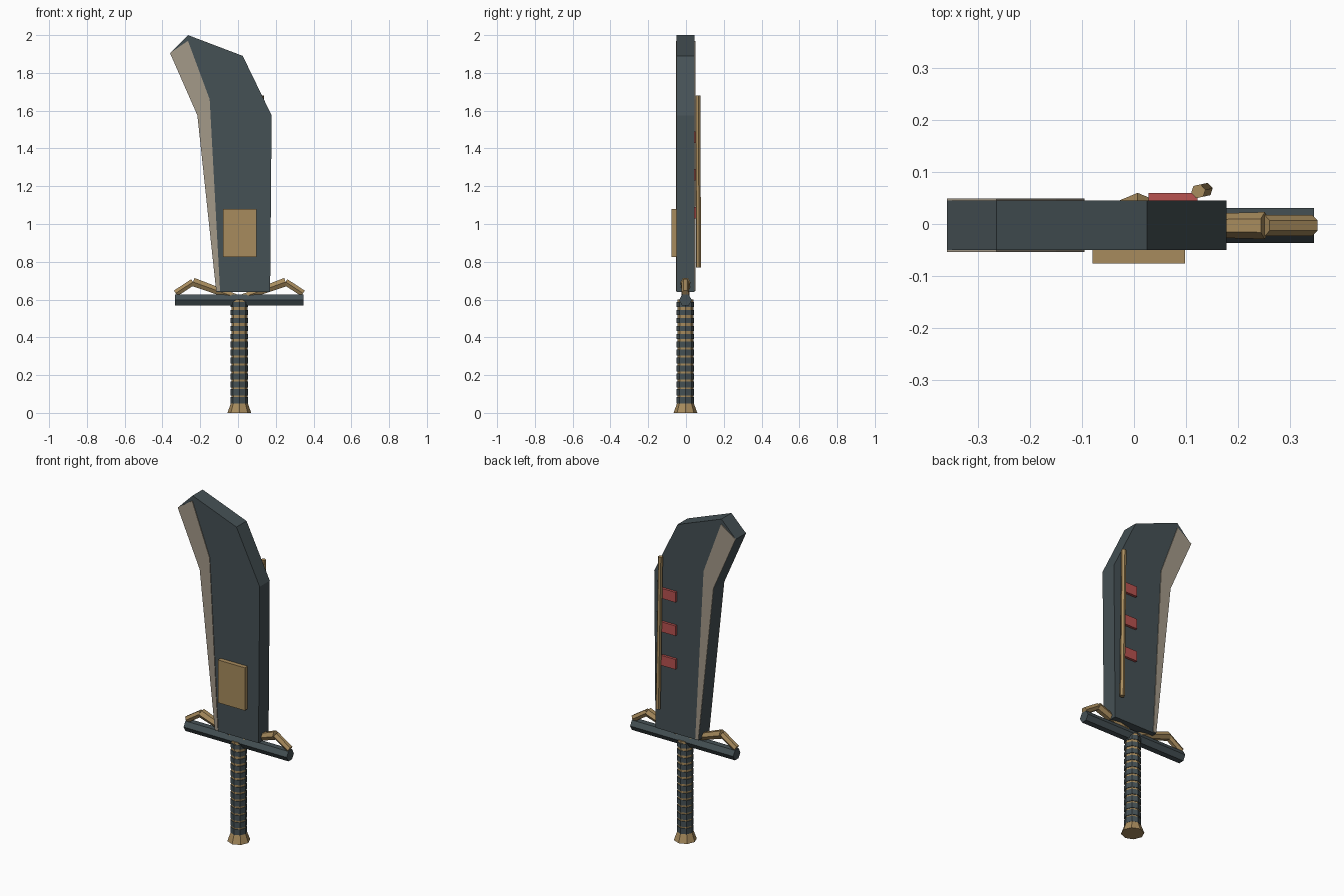
import bpy, bmesh, math
from mathutils import Vector, Matrix

if "Cube" in bpy.data.objects:
    bpy.data.objects.remove(bpy.data.objects["Cube"])

CX, CY = 0.007, -0.003  # handle axis


def material(name, rgb):
    m = bpy.data.materials.new(name)
    m.use_nodes = True
    m.diffuse_color = (*rgb, 1)
    m.node_tree.nodes["Principled BSDF"].inputs["Base Color"].default_value = (*rgb, 1)
    return m


STEEL = material("dark steel", (0.06, 0.082, 0.09))
GOLD = material("dull gold", (0.39, 0.26, 0.11))
EDGE = material("pale edge", (0.37, 0.32, 0.25))
RED = material("red", (0.48, 0.085, 0.08))


def finish(bm, name, mat):
    bmesh.ops.recalc_face_normals(bm, faces=bm.faces)
    mesh = bpy.data.meshes.new(name)
    bm.to_mesh(mesh)
    bm.free()
    mesh.materials.append(mat)
    ob = bpy.data.objects.new(name, mesh)
    bpy.context.scene.collection.objects.link(ob)
    return ob


def slab(name, outline, y0, y1, mat):
    """Extrude an x-z outline from y0 to y1."""
    bm = bmesh.new()
    face = bm.faces.new([bm.verts.new((x, y0, z)) for x, z in outline])
    ext = bmesh.ops.extrude_face_region(bm, geom=[face])
    verts = [v for v in ext["geom"] if isinstance(v, bmesh.types.BMVert)]
    bmesh.ops.translate(bm, verts=verts, vec=(0, y1 - y0, 0))
    return finish(bm, name, mat)


def box(name, x0, x1, y0, y1, z0, z1, mat):
    return slab(name, [(x0, z0), (x1, z0), (x1, z1), (x0, z1)], y0, y1, mat)


def rod(name, a, b, r0, r1, sides, mat, turn=0):
    """Faceted rod or cone from a to b."""
    a, b = Vector(a), Vector(b)
    d = b - a
    bm = bmesh.new()
    bmesh.ops.create_cone(bm, cap_ends=True, segments=sides, radius1=r0, radius2=r1, depth=d.length)
    rot = d.to_track_quat("Z", "Y").to_matrix().to_4x4()
    bm.transform(Matrix.Translation((a + b) / 2) @ rot @ Matrix.Rotation(turn, 4, "Z"))
    return finish(bm, name, mat)


# Blade with a pale cutting edge on each side
blade = [(-0.115, 0.64), (0.17, 0.64), (0.178, 1.575), (0.025, 1.89),
         (-0.265, 2.0), (-0.36, 1.905), (-0.215, 1.575)]
slab("blade", blade, -0.05, 0.045, STEEL)
bevel = [(-0.115, 0.645), (-0.095, 0.645), (-0.15, 1.66),
         (-0.265, 1.97), (-0.36, 1.905), (-0.215, 1.575)]
slab("front_cutting_edge", bevel, -0.054, -0.05, EDGE)
slab("back_cutting_edge", bevel, 0.045, 0.049, EDGE)

# Front plate, and the rod held by clips at the back
box("front_plate", -0.08, 0.098, -0.076, -0.05, 0.825, 1.08, GOLD)
rod("back_rod", (0.138, 0.066, 0.77), (0.124, 0.063, 1.68), 0.014, 0.014, 6, GOLD)
for i in range(3):
    z = 1.06 + 0.2 * i
    box(f"rod_clip_{i + 1}", 0.028, 0.122, 0.045, 0.06, z - 0.03, z + 0.03, RED)

# Crossguard
rod("crossguard", (-0.333, CY, 0.597), (0.347, CY, 0.597), 0.034, 0.034, 6, STEEL, math.pi / 2)

# Bent guard arms
for side, s in (("left", 1), ("right", -1)):
    root = (CX + s * 0.02, CY, 0.612)
    knee = (CX + s * 0.245, CY, 0.693)
    tip = (CX + s * 0.337, CY, 0.633)
    rod(f"{side}_inner_arm", root, knee, 0.02, 0.026, 6, GOLD, math.pi / 2)
    rod(f"{side}_outer_arm", knee, tip, 0.02, 0.02, 6, GOLD, math.pi / 2)

# Grip: gold core wrapped in dark bands
rod("grip_core", (CX, CY, 0.05), (CX, CY, 0.6), 0.042, 0.042, 8, GOLD)
step = 0.0425
for i in range(13):
    z = 0.05 + step * i
    rod(f"grip_band_{i + 1}", (CX, CY, z), (CX, CY, z + step - 0.009 - 0.0006 * i),
        0.046, 0.046, 8, STEEL)

# Pommel
rod("pommel", (CX, CY, 0), (CX, CY, 0.055), 0.063, 0.043, 8, GOLD)
